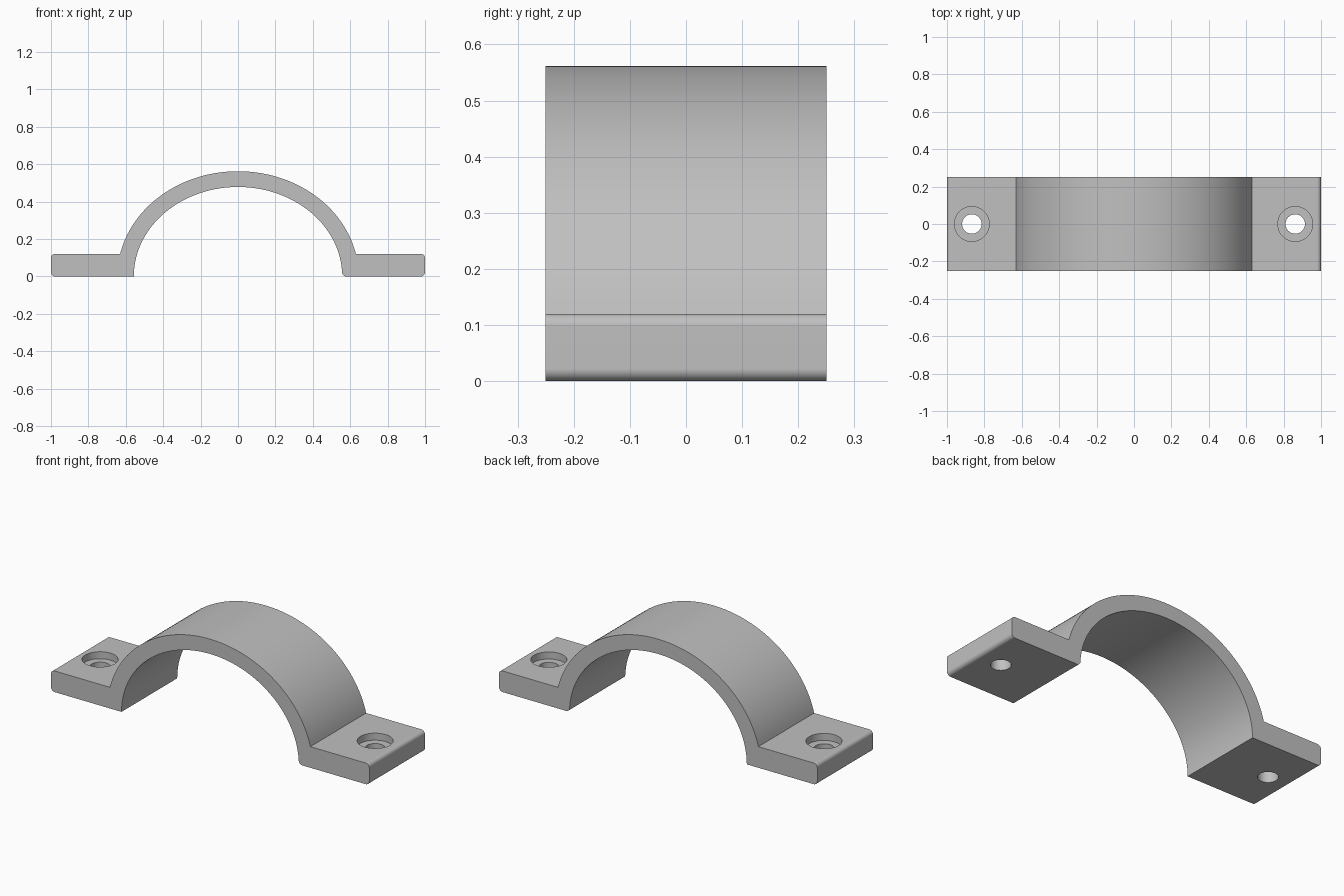
import bpy
import bmesh
from math import sin, cos, pi, sqrt, asin, radians

if "Cube" in bpy.data.objects:
    bpy.data.objects.remove(bpy.data.objects["Cube"])

DEPTH = 0.5                      # clamp width along y
FOOT = 0.12                      # foot thickness
FILLET = 0.022
OUTER = (0.645, 0.562)           # ellipse half axes
INNER = (0.557, 0.478)

grey = bpy.data.materials.new("plain grey")
grey.use_nodes = True
grey.diffuse_color = (0.53, 0.53, 0.53, 1)
grey.node_tree.nodes["Principled BSDF"].inputs["Base Color"].default_value = grey.diffuse_color


def arc(cx, cz, rx, rz, start, end, steps):
    """Points along an elliptical arc in the xz plane."""
    angles = [start + (end - start) * i / steps for i in range(steps + 1)]
    return [(cx + rx * cos(a), cz + rz * sin(a)) for a in angles]


def corner(x, z, sx, sz, start):
    """Rounded corner, turning a quarter anticlockwise."""
    return arc(x - sx * FILLET, z - sz * FILLET, FILLET, FILLET, start, start + pi / 2, 8)


# Side profile, anticlockwise: feet with rounded ends and an arched band
meet = asin(FOOT / OUTER[1])
lift = asin(FILLET / INNER[1])
profile = corner(-1, 0, -1, -1, pi)
profile += arc(0, 0, *INNER, pi, lift, 72)
profile += corner(INNER[0] * cos(lift), 0, -1, -1, pi)[1:]
profile += corner(1, 0, 1, -1, -pi / 2)
profile += corner(1, FOOT, 1, 1, 0)
profile += arc(0, 0, *OUTER, meet, pi - meet, 72)
profile += corner(-1, FOOT, -1, 1, pi / 2)

bm = bmesh.new()
face = bm.faces.new([bm.verts.new((x, -DEPTH / 2, z)) for x, z in profile])
ext = bmesh.ops.extrude_face_region(bm, geom=[face])
bmesh.ops.translate(bm, vec=(0, DEPTH, 0),
                    verts=[v for v in ext["geom"] if isinstance(v, bmesh.types.BMVert)])
bmesh.ops.recalc_face_normals(bm, faces=bm.faces)
mesh = bpy.data.meshes.new("pipe_clamp")
bm.to_mesh(mesh)
bm.free()
mesh.materials.append(grey)
clamp = bpy.data.objects.new("pipe_clamp", mesh)
bpy.context.collection.objects.link(clamp)
bpy.context.view_layer.objects.active = clamp


def drill(name, x, radius, bottom):
    """Cut a vertical round hole from above down to the given height."""
    top = 0.3
    bpy.ops.mesh.primitive_cylinder_add(vertices=48, radius=radius, depth=top - bottom,
                                        location=(x, 0, (top + bottom) / 2))
    cutter = bpy.context.object
    cutter.name = name
    cutter.hide_render = True
    cutter.data.materials.append(grey)
    bpy.context.view_layer.objects.active = clamp
    cut = clamp.modifiers.new(name, 'BOOLEAN')
    cut.operation = 'DIFFERENCE'
    cut.solver = 'EXACT'
    cut.object = cutter
    bpy.ops.object.modifier_apply(modifier=cut.name)
    bpy.data.objects.remove(cutter)


# Screw holes with counterbores, one per foot
for side, x in (("right", -0.867), ("left", 0.862)):
    drill(side + "_counterbore", x, 0.093, FOOT - 0.04)
    drill(side + "_screw_hole", x, 0.052, -0.1)

# Smooth curved surfaces, crisp edges
bpy.ops.object.select_all(action='DESELECT')
clamp.select_set(True)
bpy.context.view_layer.objects.active = clamp
bpy.ops.object.shade_smooth_by_angle(angle=radians(30))
normals = clamp.modifiers.new("even_normals", 'WEIGHTED_NORMAL')
normals.keep_sharp = True
